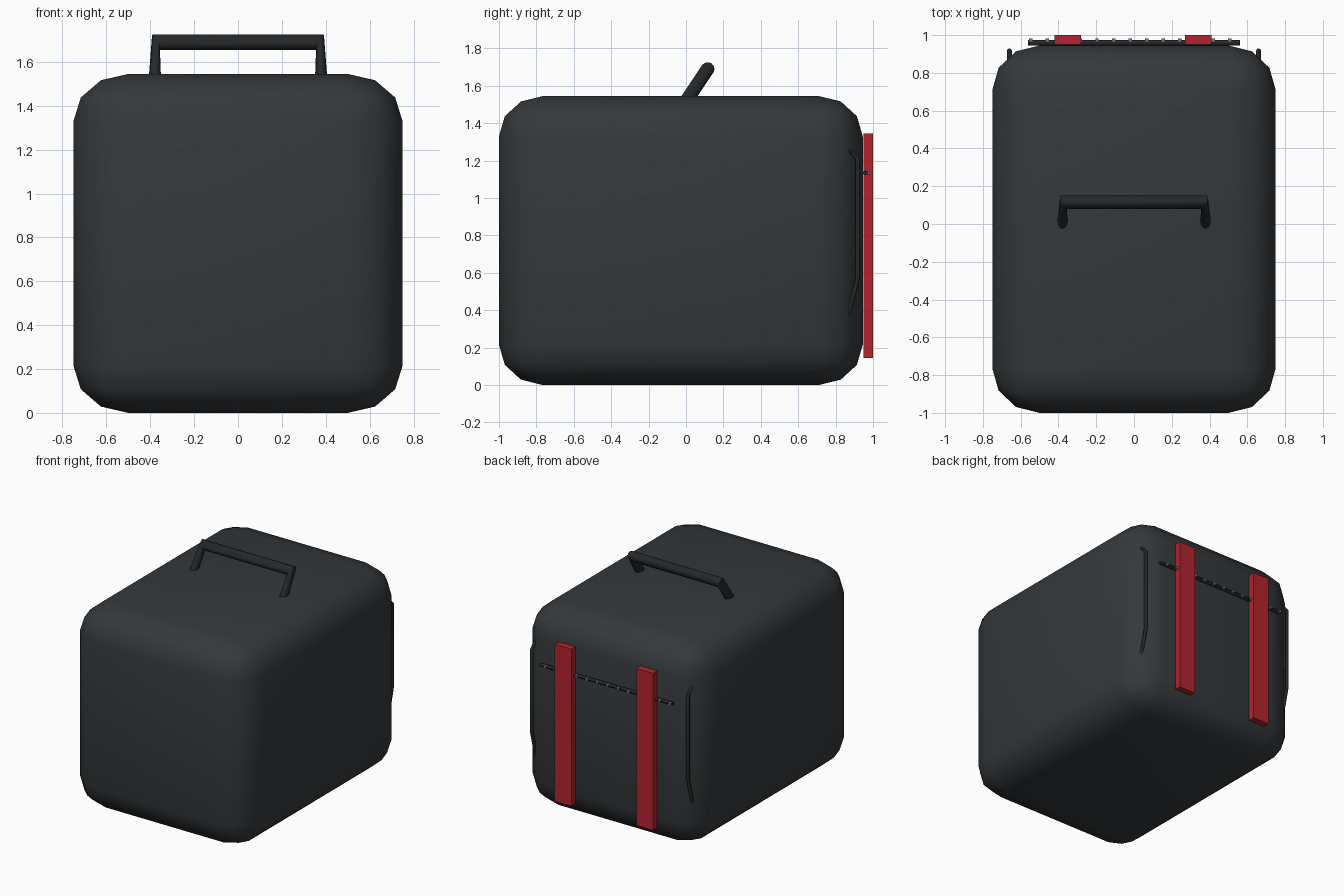
import bpy, bmesh
from math import sin, cos, pi, radians
from mathutils import Vector

if "Cube" in bpy.data.objects:
    bpy.data.objects.remove(bpy.data.objects["Cube"])


def material(name, rgb):
    m = bpy.data.materials.new(name)
    m.diffuse_color = (*rgb, 1)
    m.use_nodes = True
    m.node_tree.nodes["Principled BSDF"].inputs["Base Color"].default_value = m.diffuse_color
    return m


DARK = material("charcoal", (0.035, 0.04, 0.044))
BLACK = material("black", (0.018, 0.02, 0.022))
RED = material("red", (0.45, 0.018, 0.028))
GREY = material("grey", (0.2, 0.21, 0.22))


def finish(bm, name, mat, smooth=True):
    bmesh.ops.recalc_face_normals(bm, faces=bm.faces)
    me = bpy.data.meshes.new(name)
    bm.to_mesh(me)
    bm.free()
    me.materials.append(mat)
    ob = bpy.data.objects.new(name, me)
    bpy.context.collection.objects.link(ob)
    if smooth:
        me.shade_smooth()
        bpy.ops.object.select_all(action='DESELECT')
        ob.select_set(True)
        bpy.context.view_layer.objects.active = ob
        bpy.ops.object.shade_smooth_by_angle(angle=radians(50))
    return ob


def box(bm, lo, hi):
    lo, hi = Vector(lo), Vector(hi)
    vs = bmesh.ops.create_cube(bm, size=1)["verts"]
    bmesh.ops.scale(bm, vec=hi - lo, verts=vs)
    bmesh.ops.translate(bm, vec=(lo + hi) / 2, verts=vs)


def tube(bm, rings, n=12):
    """Skin elliptical rings given as (centre, half axis a, half axis b)."""
    loops = []
    for c, a, b in rings:
        c, a, b = Vector(c), Vector(a), Vector(b)
        loops.append([bm.verts.new(c + a * cos(2 * pi * i / n) + b * sin(2 * pi * i / n))
                      for i in range(n)])
    for p, q in zip(loops, loops[1:]):
        for i in range(n):
            j = (i + 1) % n
            bm.faces.new((p[i], p[j], q[j], q[i]))
    bm.faces.new(loops[0])
    bm.faces.new(loops[-1])


# Body: rounded box, bevelled in unit radius and then scaled per axis
size, radius = Vector((1.5, 1.945, 1.545)), Vector((0.25, 0.235, 0.215))
bm = bmesh.new()
bmesh.ops.create_cube(bm, size=1)
bmesh.ops.scale(bm, vec=[s / r for s, r in zip(size, radius)], verts=bm.verts)
bmesh.ops.bevel(bm, geom=bm.edges[:], offset=1, segments=3, profile=0.5, affect='EDGES')
bmesh.ops.scale(bm, vec=radius, verts=bm.verts)
bmesh.ops.translate(bm, vec=(0, -0.0275, size.z / 2), verts=bm.verts)
finish(bm, "body", DARK)

# Top handle: leaning tube with pinched corners
up, out = Vector((0, 0.556, 0.831)), Vector((0, 0.831, -0.556))
top = Vector((0, 0.116, 1.69))
foot = top - up * 0.2
r = 0.036
bm = bmesh.new()
tube(bm, [(foot + Vector((-0.379, 0, 0)), (-0.028, 0, 0), out * r),
          (top + Vector((-0.374, 0, 0)), Vector((-0.018, 0, 0)) + up * r, out * r),
          (top + Vector((0.374, 0, 0)), Vector((0.018, 0, 0)) + up * r, out * r),
          (foot + Vector((0.379, 0, 0)), (0.028, 0, 0), out * r)])
finish(bm, "top_handle", BLACK)

# Grab bars on the back corners
path = [(0.865, 0.365), (0.918, 0.57), (0.918, 1.21), (0.865, 1.265)]
for side, name in ((-1, "left_grab_bar"), (1, "right_grab_bar")):
    pts = [Vector((side * 0.66, y, z)) for y, z in path]
    rings = []
    for i, p in enumerate(pts):
        t = (pts[min(i + 1, 3)] - pts[max(i - 1, 0)]).normalized()
        rings.append((p, (0.013, 0, 0), Vector((0, t.z, -t.y)) * 0.012))
    bm = bmesh.new()
    tube(bm, rings, 8)
    finish(bm, name, BLACK)

# Back straps
for x, name in ((-0.35, "left_strap"), (0.34, "right_strap")):
    bm = bmesh.new()
    box(bm, (x - 0.07, 0.95, 0.145), (x + 0.07, 1.0, 1.345))
    finish(bm, name, RED, False)

# Zip across the back with small teeth
bm = bmesh.new()
tube(bm, [((x, 0.959, 1.135), (0, 0.015, 0), (0, 0, 0.012)) for x in (-0.56, 0.56)], 8)
finish(bm, "zip_rail", BLACK)
bm = bmesh.new()
for i in range(13):
    x = -0.547 + 0.0878 * i
    box(bm, (x - 0.009, 0.962, 1.125), (x + 0.009, 0.983, 1.145))
finish(bm, "zip_teeth", GREY, False)
